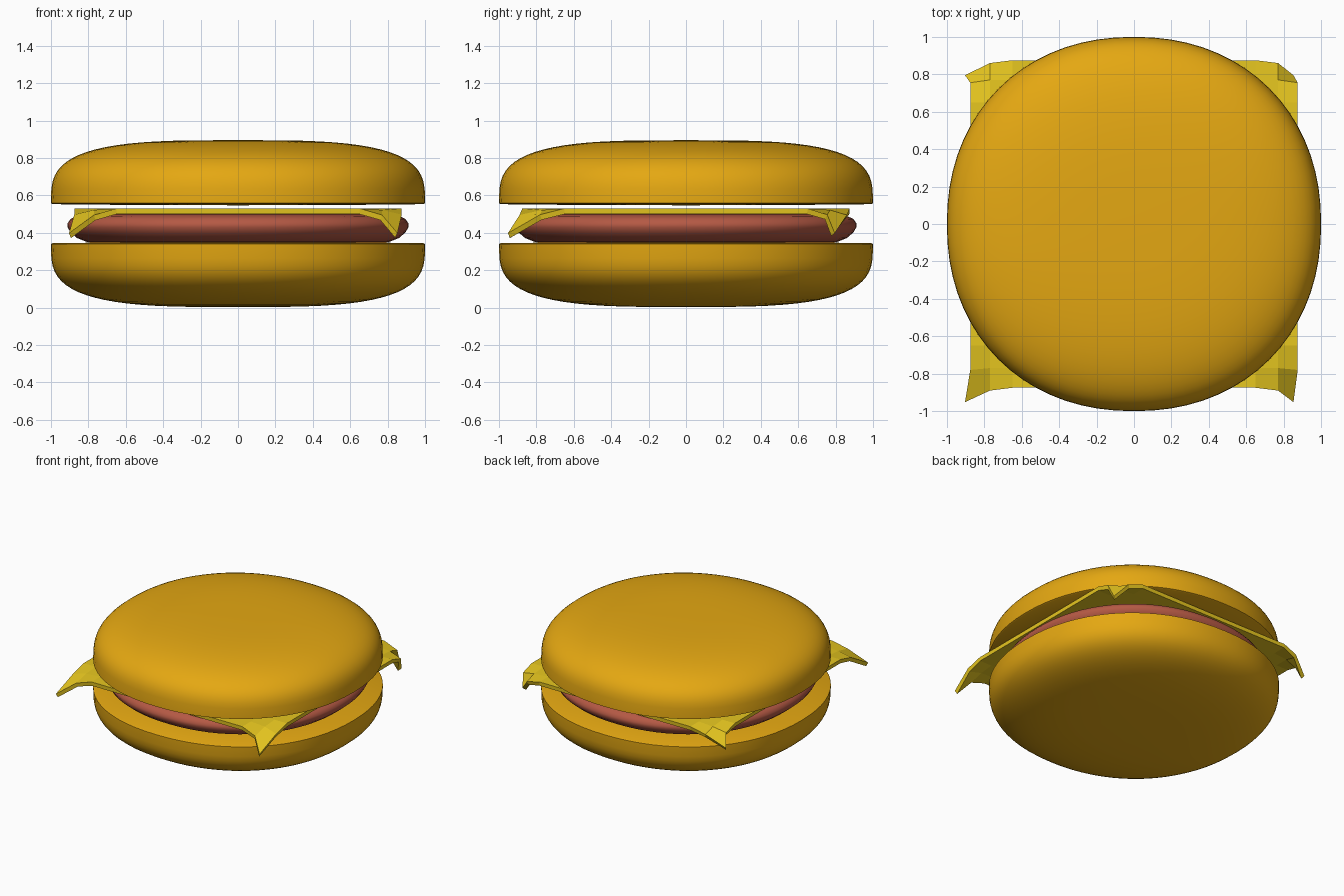
import bpy, bmesh
from math import sin, cos, pi

if "Cube" in bpy.data.objects:
    bpy.data.objects.remove(bpy.data.objects["Cube"])


def material(name, rgb):
    m = bpy.data.materials.new(name)
    m.diffuse_color = (*rgb, 1)
    m.use_nodes = True
    m.node_tree.nodes["Principled BSDF"].inputs["Base Color"].default_value = m.diffuse_color
    return m


def finish(name, bm, mat):
    bmesh.ops.recalc_face_normals(bm, faces=bm.faces[:])
    me = bpy.data.meshes.new(name)
    bm.to_mesh(me)
    bm.free()
    me.materials.append(mat)
    ob = bpy.data.objects.new(name, me)
    bpy.context.collection.objects.link(ob)
    return ob


def spow(v, p):
    return (abs(v) ** p) * (1 if v >= 0 else -1)


def loft(name, profile, z_low, z_high, mat, segs=72, n=2.15):
    """Slightly squared round body from (radius, z) rings, with pole caps."""
    bm = bmesh.new()
    rings = []
    for r, z in profile:
        rings.append([bm.verts.new((r * spow(cos(a), 2 / n), r * spow(sin(a), 2 / n), z))
                      for a in (2 * pi * i / segs for i in range(segs))])
    for lo, hi in zip(rings, rings[1:]):
        for i in range(segs):
            j = (i + 1) % segs
            bm.faces.new((lo[i], lo[j], hi[j], hi[i]))
    for ring, z in ((rings[0], z_low), (rings[-1], z_high)):
        pole = bm.verts.new((0, 0, z))
        for i in range(segs):
            bm.faces.new((ring[i], ring[(i + 1) % segs], pole))
    ob = finish(name, bm, mat)
    bpy.ops.object.select_all(action='DESELECT')
    bpy.context.view_layer.objects.active = ob
    ob.select_set(True)
    bpy.ops.object.shade_smooth_by_angle(angle=0.7)
    return ob


bun_mat = material("bun", (0.78, 0.39, 0.006))
patty_mat = material("patty", (0.46, 0.10, 0.058))
cheese_mat = material("cheese", (0.80, 0.57, 0.014))

# Buns: superellipse dome, mirrored for the bottom half
steps = 18
dome = [(0.6, 0.549), (0.99, 0.553)]
for k in range(steps):
    t = pi / 2 * k / steps
    dome.append((cos(t) ** (2 / 3.3), 0.558 + 0.337 * sin(t) ** (2 / 3.3)))
loft("top_bun", dome, 0.547, 0.895, bun_mat)
loft("bottom_bun", [(r, 0.898 - z) for r, z in dome], 0.351, 0.003, bun_mat)

# Patty
loft("patty", [(0.5, 0.337), (0.75, 0.342), (0.81, 0.352), (0.86, 0.372), (0.895, 0.402),
               (0.911, 0.43), (0.911, 0.45), (0.895, 0.474), (0.86, 0.49), (0.80, 0.498),
               (0.6, 0.50)], 0.336, 0.50, patty_mat)

# Cheese slice: flat grid whose corners droop, rear corners tucked in
us = (-0.875, -0.77, -0.65, 0.65, 0.77, 0.875)
bm = bmesh.new()
grid = []
for j, y in enumerate(us):
    row = []
    for i, x in enumerate(us):
        px, py, z = x, y, 0.53
        ex, ey = i in (0, 5), j in (0, 5)
        nx, ny = i in (1, 4), j in (1, 4)
        if ex and ey:
            px = -0.903 if i == 0 else 0.852
            py = -0.952 if j == 0 else 0.795
            z = 0.398
        elif ey and nx:
            py, z = (-0.89 if j == 0 else 0.86), 0.495
        elif ex and ny:
            py, z = (-0.78 if j == 1 else 0.755), 0.497
        elif nx and ny:
            z = 0.522
        row.append(bm.verts.new((px, py, z)))
    grid.append(row)
for j in range(5):
    for i in range(5):
        bm.faces.new((grid[j][i], grid[j][i + 1], grid[j + 1][i + 1], grid[j + 1][i]))
cheese = finish("cheese", bm, cheese_mat)
if cheese.data.polygons[12].normal.z < 0:
    cheese.data.flip_normals()
solid = cheese.modifiers.new("thickness", 'SOLIDIFY')
solid.thickness = 0.03
solid.offset = -1
